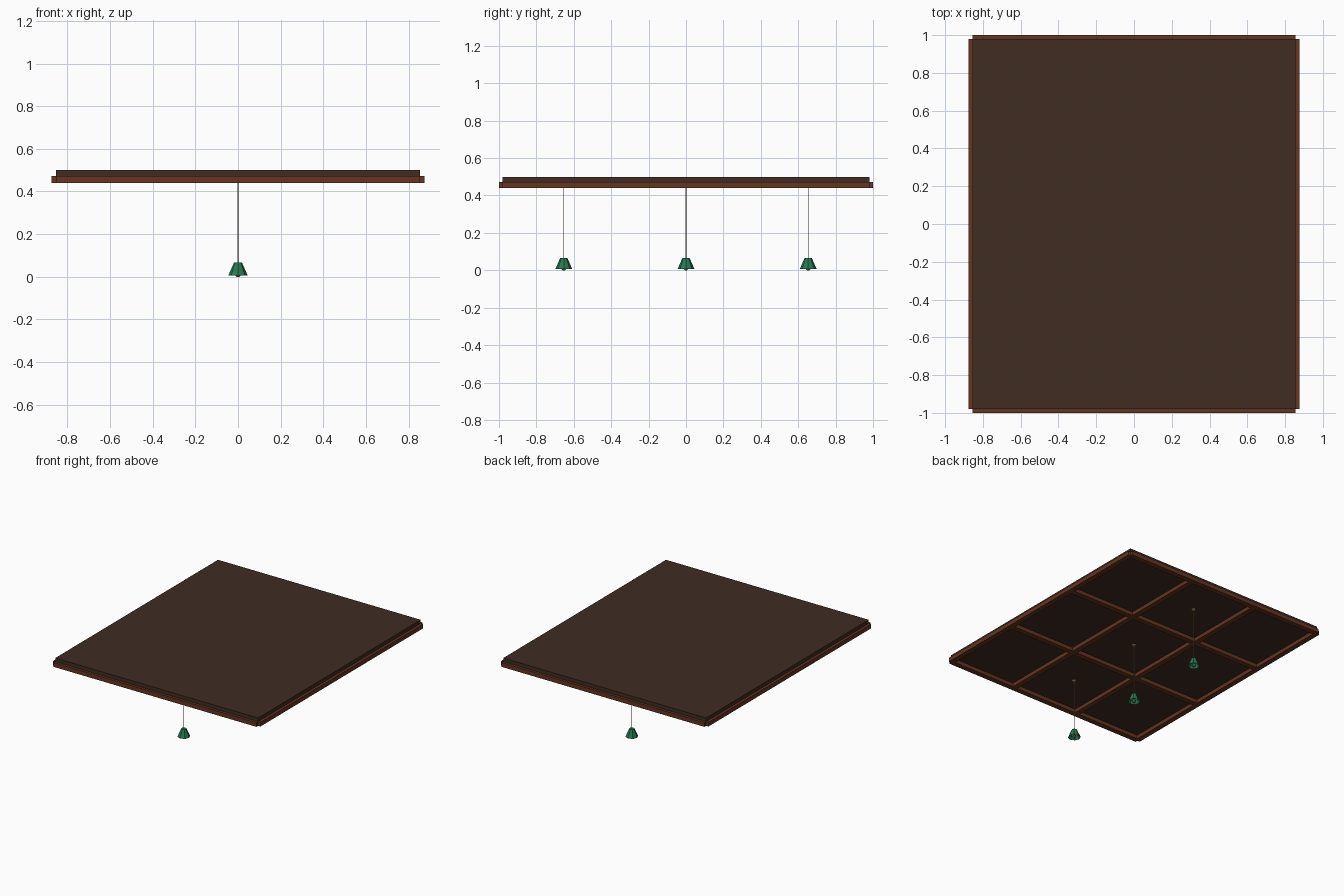
import bpy
import bmesh
import math

if "Cube" in bpy.data.objects:
    bpy.data.objects.remove(bpy.data.objects["Cube"], do_unlink=True)


def material(name, color):
    m = bpy.data.materials.new(name)
    m.use_nodes = True
    m.diffuse_color = (*color, 1)
    m.node_tree.nodes["Principled BSDF"].inputs["Base Color"].default_value = (*color, 1)
    return m


DARK_WOOD = material("dark wood", (0.05, 0.025, 0.016))
RED_WOOD = material("red wood", (0.13, 0.035, 0.015))
BRASS = material("brass", (0.30, 0.19, 0.06))
GREEN = material("green enamel", (0.02, 0.19, 0.085))


def box(name, center, size, mat):
    bpy.ops.mesh.primitive_cube_add(size=1, location=center)
    ob = bpy.context.object
    ob.name = name
    ob.scale = size
    ob.data.materials.append(mat)
    return ob


def lathe(name, profile, y, mat, sides, caps=True):
    """Stack rings of (radius, z) around the vertical line at x = 0 and this y."""
    bm = bmesh.new()
    rings = [[bm.verts.new((r * math.cos(math.tau * i / sides),
                            r * math.sin(math.tau * i / sides), z))
              for i in range(sides)] for r, z in profile]
    for low, high in zip(rings, rings[1:]):
        for i in range(sides):
            j = (i + 1) % sides
            bm.faces.new((low[i], low[j], high[j], high[i]))
    if caps:
        bm.faces.new(rings[0][::-1])
        bm.faces.new(rings[-1])
    bmesh.ops.recalc_face_normals(bm, faces=bm.faces)
    mesh = bpy.data.meshes.new(name)
    bm.to_mesh(mesh)
    bm.free()
    ob = bpy.data.objects.new(name, mesh)
    ob.location.y = y
    mesh.materials.append(mat)
    bpy.context.collection.objects.link(ob)
    return ob


HALF_X, HALF_Y = 0.855, 0.98
BEAM, LOW, HIGH, TOP = 0.04, 0.44, 0.472, 0.5
beam_z, beam_h = (LOW + HIGH) / 2, HIGH - LOW

# Ceiling panel
SLAB = 0.468
box("ceiling_panel", (0, 0, (SLAB + TOP) / 2), (2 * HALF_X, 2 * HALF_Y, TOP - SLAB), DARK_WOOD)

# Three by three grid of beams, the outer ones centred on the panel edges
for i in range(4):
    t = -1 + 2 * i / 3
    box(f"long_beam_{i + 1}", (t * HALF_X, 0, beam_z), (BEAM, 2 * HALF_Y, beam_h), RED_WOOD)
    box(f"cross_beam_{i + 1}", (0, t * HALF_Y, beam_z), (2 * HALF_X, BEAM, beam_h), RED_WOOD)

# A pendant lamp in each bay of the middle row
for i in (-1, 0, 1):
    y = i * HALF_Y * 2 / 3
    n = i + 2
    lathe(f"ceiling_rose_{n}", [(0.016, 0.456), (0.016, SLAB)], y, BRASS, 8)
    lathe(f"cord_{n}", [(0.002, 0.06), (0.002, 0.46)], y, BRASS, 6)
    # Open shade: outer skin, turned in at the rim and closed under its top
    lathe(f"lamp_shade_{n}", [(0.016, 0.060), (0.042, 0.007), (0.045, 0.007), (0.019, 0.066)],
          y, GREEN, 8)
    lathe(f"bulb_{n}", [(0.006, 0.0), (0.012, 0.006), (0.012, 0.016), (0.005, 0.028),
                        (0.005, 0.061)], y, BRASS, 8)
